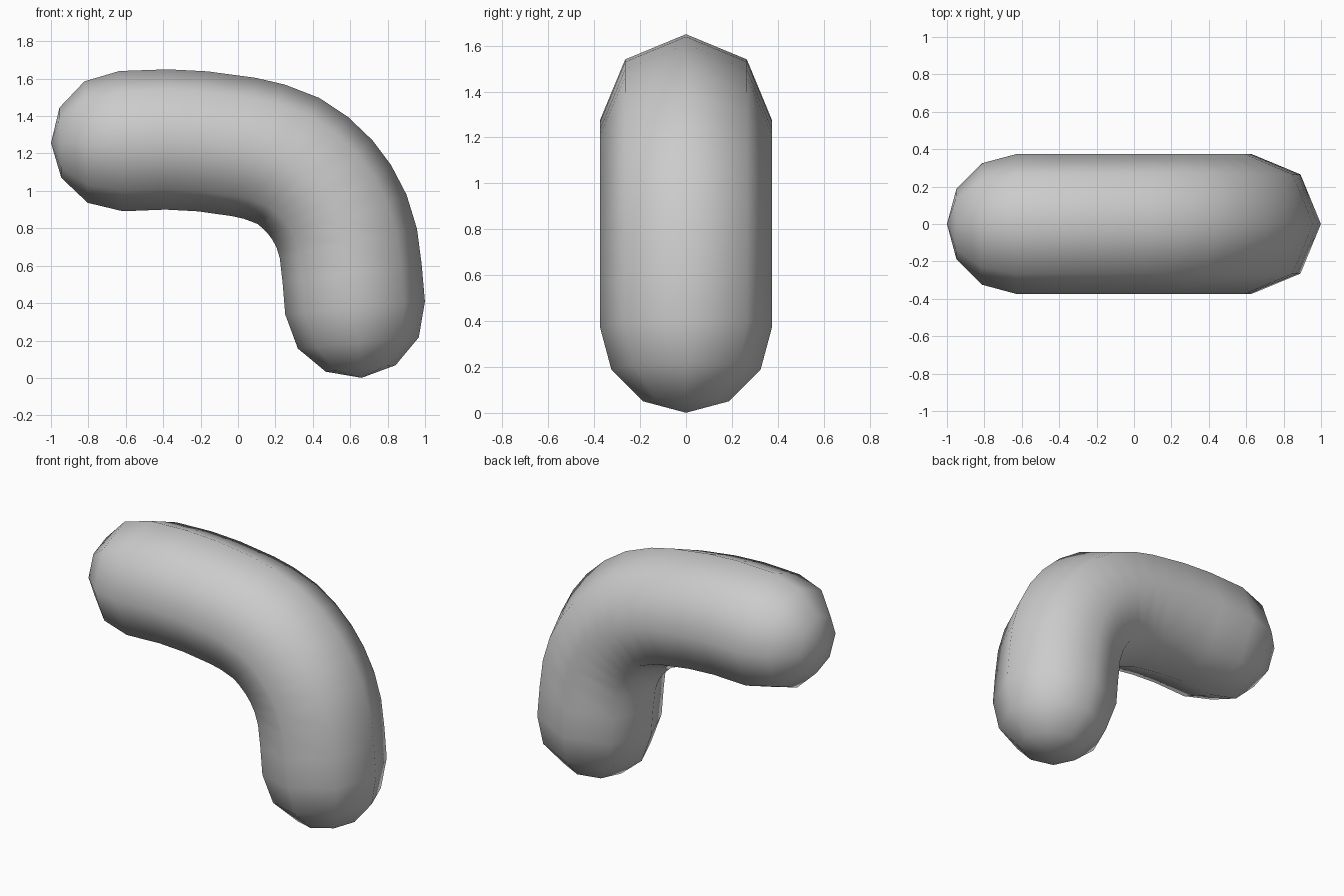
import bpy, bmesh
from math import sin, cos, radians, pi

if "Cube" in bpy.data.objects:
    bpy.data.objects.remove(bpy.data.objects["Cube"])

R, SIDES = 0.375, 8

# Centre line: x, z, and angle (degrees) of the outward normal of each ring
path = [(-.625, 1.266, 91.5), (-.38, 1.275, 89), (-.19, 1.265, 86),
        (.03, 1.235, 80.5), (.14, 1.21, 73), (.27, 1.16, 64),
        (.357, 1.10, 52), (.44, 1.02, 42), (.50, .94, 32),
        (.553, .84, 22), (.59, .72, 12), (.61, .56, 7.5),
        (.626, .374, 5.3)]

bm = bmesh.new()


def ring(x, z, ang, r):
    a = radians(ang)
    return [bm.verts.new((x + r * cos(t) * cos(a), r * sin(t), z + r * cos(t) * sin(a)))
            for t in (2 * pi * i / SIDES for i in range(SIDES))]


def offset(p, d):
    # move along the tube's direction of travel
    a = radians(p[2])
    return p[0] + d * sin(a), p[1] - d * cos(a)


# Rounded start cap, bent body, rounded end cap
first, last = path[0], path[-1]
rings = []
for e in (60, 30):
    rings.append(ring(*offset(first, -R * sin(radians(e))), first[2], R * cos(radians(e))))
rings += [ring(*p, R) for p in path]
for e in (30, 60):
    rings.append(ring(*offset(last, R * sin(radians(e))), last[2], R * cos(radians(e))))

for a, b in zip(rings, rings[1:]):
    for i in range(SIDES):
        j = (i + 1) % SIDES
        bm.faces.new((a[i], a[j], b[j], b[i]))

# Poles
for p, d, loop in ((first, -R, rings[0]), (last, R, rings[-1])):
    x, z = offset(p, d)
    pole = bm.verts.new((x, 0, z))
    for i in range(SIDES):
        bm.faces.new((pole, loop[i], loop[(i + 1) % SIDES]))

bmesh.ops.recalc_face_normals(bm, faces=bm.faces)
for f in bm.faces:
    f.smooth = True
mesh = bpy.data.meshes.new("bent_capsule")
bm.to_mesh(mesh)
bm.free()
bpy.context.collection.objects.link(bpy.data.objects.new("bent_capsule", mesh))
